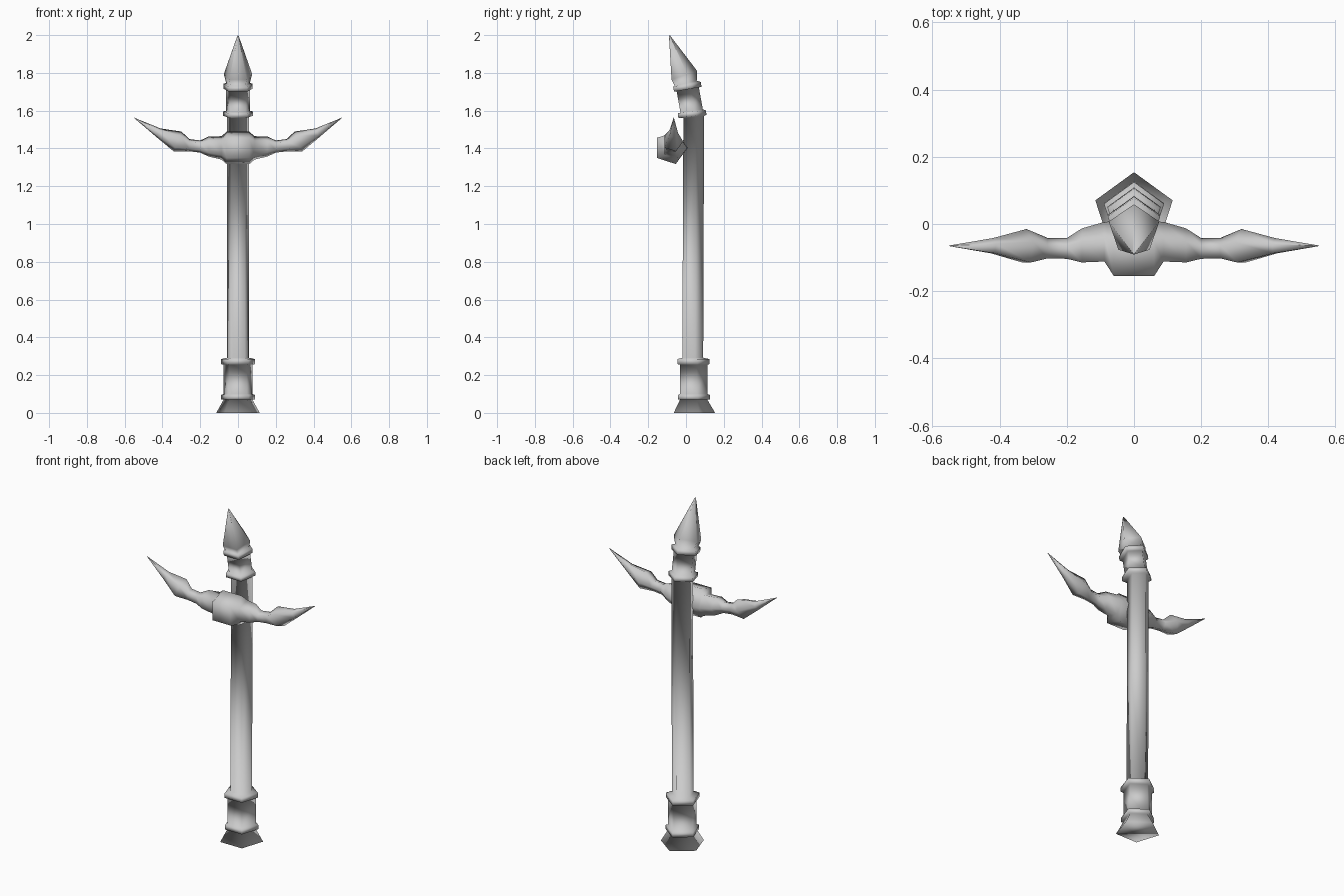
import bpy, bmesh, math
from mathutils import Vector, Matrix

cube = bpy.data.objects.get("Cube")
if cube:
    bpy.data.objects.remove(cube, do_unlink=True)

grey = bpy.data.materials.new("grey")
grey.use_nodes = True
colour = (0.6, 0.6, 0.6, 1)
grey.diffuse_color = colour
grey.node_tree.nodes["Principled BSDF"].inputs["Base Color"].default_value = colour

SIDES = 5


def upright_ring(y, z, r, tilt):
    """Five-sided ring with a corner to the back, tipped forward by tilt degrees."""
    turn = Matrix.Rotation(math.radians(tilt), 3, 'X')
    angles = [math.pi / 2 + 2 * math.pi * i / SIDES for i in range(SIDES)]
    return [Vector((0, y, z)) + turn @ Vector((r * math.cos(a), r * math.sin(a), 0))
            for a in angles]


def arm_ring(x, y, z, r, lean):
    """Five-sided ring across the x axis, corner to the back; lean moves its top outward."""
    points = []
    for i in range(SIDES):
        a = 2 * math.pi * i / SIDES
        up = r * math.sin(a)
        points.append(Vector((x + up * lean, y + r * math.cos(a), z + up)))
    return points


def loft(name, rings):
    """Skin the rings into one closed, smooth part."""
    bm = bmesh.new()
    loops = [[bm.verts.new(p) for p in ring] for ring in rings]
    for a, b in zip(loops, loops[1:]):
        for i in range(SIDES):
            j = (i + 1) % SIDES
            bm.faces.new((a[i], a[j], b[j], b[i]))
    bm.faces.new(loops[0][::-1])
    bm.faces.new(loops[-1])
    bmesh.ops.recalc_face_normals(bm, faces=bm.faces)
    mesh = bpy.data.meshes.new(name)
    bm.to_mesh(mesh)
    bm.free()
    mesh.materials.append(grey)
    mesh.shade_smooth()
    obj = bpy.data.objects.new(name, mesh)
    bpy.context.collection.objects.link(obj)
    return obj


# Staff with flared foot, grip collars, bent neck: y, z, radius, tilt
staff = [
    (0.033, 0, 0.121, 0), (0.033, 0.07, 0.08, 0),
    (0.033, 0.07, 0.094, 0), (0.033, 0.095, 0.094, 0),
    (0.033, 0.1, 0.08, 0), (0.033, 0.255, 0.08, 0),
    (0.031, 0.258, 0.094, 0), (0.031, 0.285, 0.094, 0),
    (0.03, 0.292, 0.061, 0), (0.035, 1.565, 0.061, 6),
    (0.026, 1.57, 0.083, 6), (0.023, 1.593, 0.083, 6),
    (0.024, 1.597, 0.066, 8), (0.003, 1.712, 0.066, 10),
    (0.002, 1.712, 0.082, 10), (-0.003, 1.738, 0.082, 10),
    (-0.007, 1.742, 0.066, 15), (-0.016, 1.785, 0.079, 19),
    (-0.088, 1.998, 0.003, 19),
]
loft("staff", [upright_ring(*row) for row in staff])

# Crossguard half: x, y, z, radius, lean; mirrored for the other half
guard = [
    (0.06, -0.082, 1.403, 0.09, 0), (0.088, -0.059, 1.403, 0.065, 0),
    (0.155, -0.069, 1.41, 0.056, 0), (0.2, -0.076, 1.41, 0.034, 0),
    (0.258, -0.075, 1.417, 0.034, 0), (0.32, -0.07, 1.437, 0.055, -0.4),
    (0.42, -0.067, 1.482, 0.025, -0.4), (0.55, -0.065, 1.562, 0.001, 0),
]
half = [arm_ring(*row) for row in guard]
other = [[Vector((-p.x, p.y, p.z)) for p in ring] for ring in reversed(half)]
loft("crossguard", other + half)
